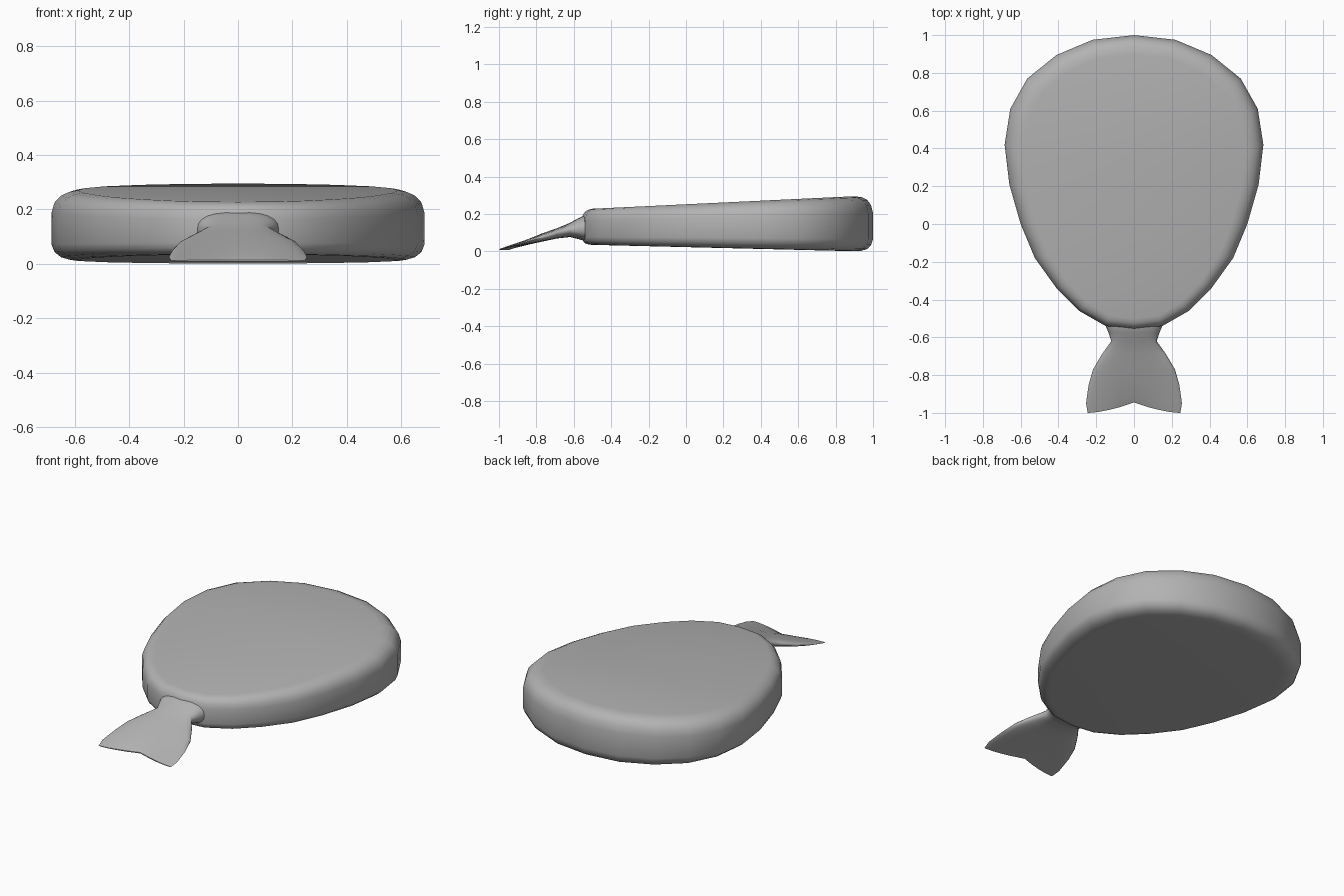
import bpy, bmesh, math

if "Cube" in bpy.data.objects:
    bpy.data.objects.remove(bpy.data.objects["Cube"])

grey = bpy.data.materials.new("dark_grey")
grey.diffuse_color = (.45, .45, .45, 1)
grey.use_nodes = True
grey.node_tree.nodes["Principled BSDF"].inputs["Base Color"].default_value = grey.diffuse_color


def loft(name, rings, angle):
    """Skin a list of closed rings, capping both ends with strips between mirrored points."""
    bm = bmesh.new()
    loops = [[bm.verts.new(p) for p in ring] for ring in rings]
    n = len(loops[0])
    for a, b in zip(loops, loops[1:]):
        for i in range(n):
            j = (i + 1) % n
            bm.faces.new((a[i], a[j], b[j], b[i]))
    for ring in (loops[0], loops[-1]):
        for i in range(n // 2):
            corners = [ring[i], ring[i + 1], ring[(n - i - 1) % n], ring[(n - i) % n]]
            bm.faces.new(list(dict.fromkeys(corners)))
    bmesh.ops.recalc_face_normals(bm, faces=bm.faces)
    mesh = bpy.data.meshes.new(name)
    bm.to_mesh(mesh)
    bm.free()
    mesh.materials.append(grey)
    obj = bpy.data.objects.new(name, mesh)
    bpy.context.collection.objects.link(obj)
    bpy.ops.object.select_all(action='DESELECT')
    bpy.context.view_layer.objects.active = obj
    obj.select_set(True)
    bpy.ops.object.shade_smooth_by_angle(angle=math.radians(angle))
    return obj


# Egg-shaped cushion: mirrored outline, wedge-shaped in y, rounded rim
half = [(0, 1), (.22, .975), (.41, .895), (.565, .77), (.655, .61), (.685, .42),
        (.66, .21), (.6, 0), (.525, -.18), (.41, -.34), (.29, -.46), (.15, -.54), (0, -.558)]
outline = half + [(-x, y) for x, y in half[-2:0:-1]]
# x scale, y scale, height fraction between lower and upper surface
rim = [(.86, .9, 0), (.905, .935, .008), (.95, .97, .045), (.985, .99, .12), (1, 1, .22),
       (1, 1, .68), (.985, .99, .82), (.95, .97, .92), (.905, .94, .975), (.86, .9, 1)]


def cushion_point(x, y, sx, sy, f):
    x, y = x * sx, y * sy
    low = .001 + .034 * (.9 - y) / 1.4
    high = .295 - .067 * (.9 - y) / 1.4
    return x, y, low + f * (high - low)


loft("cushion", [[cushion_point(x, y, *r) for x, y in outline] for r in rim], 50)

# Flared, notched neck flap: y, half width, lower z, upper z, notch depth
sections = [(-.48, .165, .05, .2, 0), (-.54, .15, .055, .193, 0), (-.575, .135, .066, .178, 0),
            (-.62, .12, .077, .153, 0), (-.69, .17, .069, .124, 0), (-.77, .217, .052, .096, 0),
            (-.85, .24, .037, .066, .01), (-.95, .254, .018, .033, .035),
            (-1, .245, .008, .014, .055)]
N = 24
rings = []
for y, w, lo, hi, notch in sections:
    ring = []
    for i in range(N):
        a = math.tau * i / N
        c, s = math.cos(a), math.sin(a)
        x = math.copysign(abs(c) ** .85, c)
        z = math.copysign(abs(s) ** .75, s)
        ring.append((w * x, y + notch * (1 - abs(x)) ** 1.6,
                     (lo + hi) / 2 + (hi - lo) / 2 * z))
    rings.append(ring)
loft("neck_flap", rings, 60)
